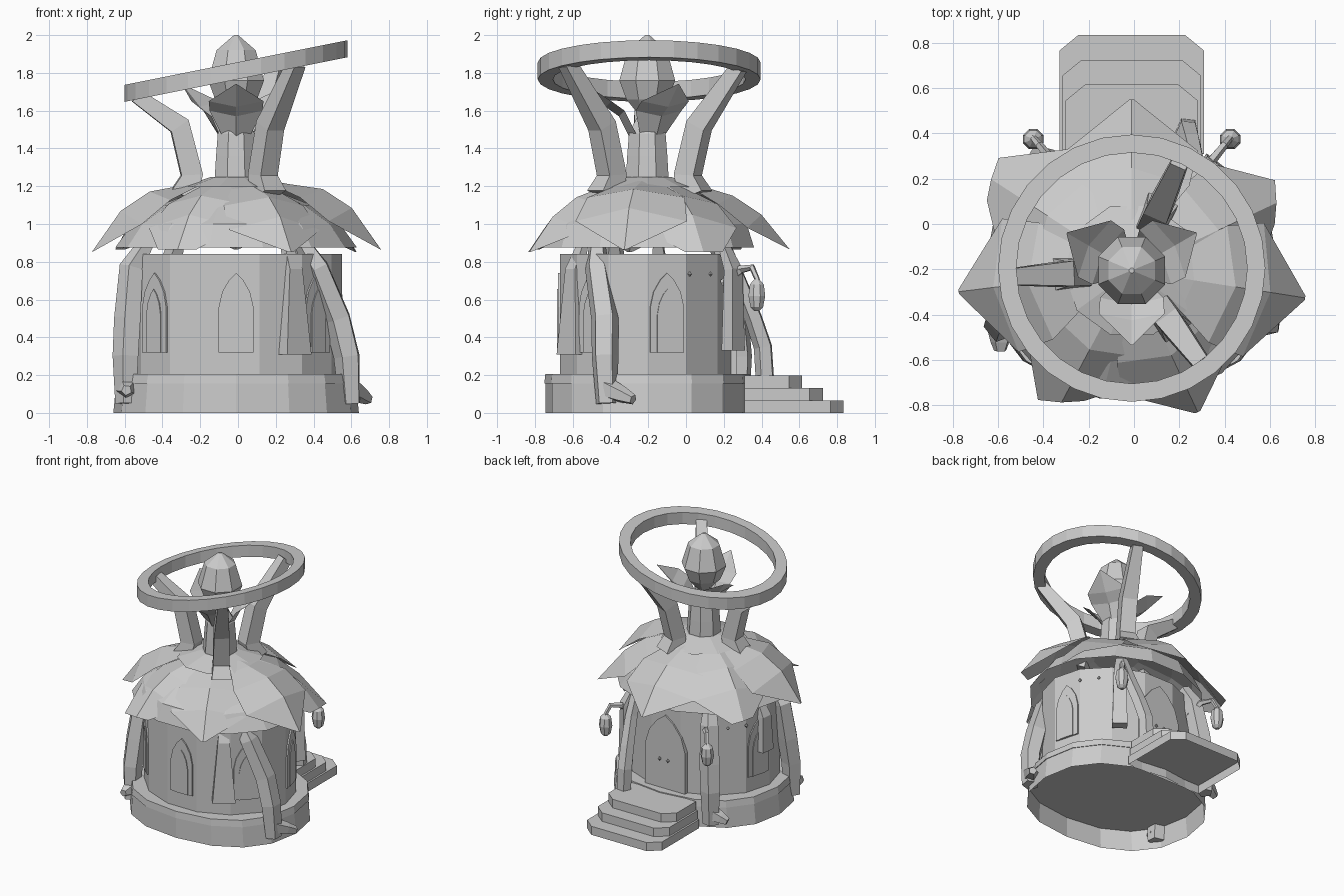
import bpy, math
from math import sin, cos, pi, radians, copysign
from mathutils import Vector

old = bpy.data.objects.get("Cube")
if old:
    bpy.data.objects.remove(old)

CX, CY = -0.01, -0.205
SIDES = 14

stone = bpy.data.materials.new("plain grey")
stone.use_nodes = True
GREY = (0.6, 0.6, 0.6, 1)
stone.diffuse_color = GREY
stone.node_tree.nodes["Principled BSDF"].inputs["Base Color"].default_value = GREY


def make(name, verts, faces):
    mesh = bpy.data.meshes.new(name)
    mesh.from_pydata([tuple(v) for v in verts], [], faces)
    mesh.materials.append(stone)
    ob = bpy.data.objects.new(name, mesh)
    bpy.context.collection.objects.link(ob)
    return ob


def loft(name, rings, bottom=True, top=True, closed=False):
    """Skin equal rings of points into one surface."""
    n, m = len(rings[0]), len(rings)
    faces = []
    for i in range(m if closed else m - 1):
        a, b = i * n, (i + 1) % m * n
        faces += [(a + k, a + (k + 1) % n, b + (k + 1) % n, b + k) for k in range(n)]
    if bottom and not closed:
        faces.append(tuple(range(n))[::-1])
    if top and not closed:
        faces.append(tuple(range((m - 1) * n, m * n)))
    return make(name, [p for r in rings for p in r], faces)


def squared(v, power):
    return copysign(abs(v) ** (2 / power), v)


def lathe(name, profile, n, centre=(CX, CY), turn=0.5, bottom=True, top=True, power=2.0):
    """Profile rows are (x radius, y radius, z); a power over 2 squares the plan slightly."""
    angles = [2 * pi * (k + turn) / n for k in range(n)]
    return loft(name, [[(centre[0] + rx * squared(sin(a), power), centre[1] - ry * squared(cos(a), power), z)
                        for a in angles] for rx, ry, z in profile], bottom, top)


def branch(name, path, radii, n=5, flat=1.0):
    """Tapered limb along a path, kept aligned to the outward direction."""
    pts = [Vector(p) for p in path]
    mid = pts[len(pts) // 2]
    out = Vector((mid.x - CX, mid.y - CY, 0)).normalized()
    side = Vector((-out.y, out.x, 0))
    rings = []
    for i, p in enumerate(pts):
        t = (pts[min(i + 1, len(pts) - 1)] - pts[max(i - 1, 0)]).normalized()
        s = (side - t * side.dot(t)).normalized()
        o = s.cross(t)
        rings.append([p + radii[i] * (s * cos(a) + o * sin(a) * flat)
                      for a in [2 * pi * (k + 0.5) / n for k in range(n)]])
    return loft(name, rings)


def polar(deg, r, z):
    return Vector((CX + r * cos(radians(deg)), CY + r * sin(radians(deg)), z))


# Hollow plinth, rim with floor, and round wall
lathe("plinth", [(0.65, 0.54, 0), (0.635, 0.54, 0.155)], 16, turn=0, bottom=False, top=False, power=2.3)
lathe("plinth_rim", [(0.64, 0.545, 0.155), (0.63, 0.54, 0.205)], 16, turn=0, power=2.3)
WX, WY, WALL_TOP = 0.56, 0.475, 0.84
lathe("wall", [(WX, WY, 0.2), (WX, WY, WALL_TOP)], SIDES)


# Pointed arch panels lying on wall facets
def arch(name, facet, half, z0, spring, top, depth, lift):
    a = 2 * pi * facet / SIDES
    k = cos(pi / SIDES)
    normal = Vector((sin(a) / WX, -cos(a) / WY, 0)).normalized()
    side = Vector((-normal.y, normal.x, 0))
    base = Vector((CX + WX * k * sin(a), CY - WY * k * cos(a), 0))
    right = [(half, z0), (half, spring), (half * 0.8, spring + (top - spring) * 0.45),
             (half * 0.4, spring + (top - spring) * 0.8)]
    outline = right + [(0, top)] + [(-u, z) for u, z in reversed(right)]
    loft(name, [[base + side * u + normal * d + Vector((0, 0, z)) for u, z in outline]
                for d in (lift - depth, lift)])


for f in (0, 2, 4, -4, -2):
    arch(f"window_frame_{f}", f, 0.092, 0.32, 0.56, 0.74, 0.03, 0.01)
    arch(f"window_pane_{f}", f, 0.055, 0.32, 0.52, 0.655, 0.009, 0.016)
arch("door", 7, 0.17, 0.2, 0.52, 0.77, 0.06, 0.012)


# Small round studs on the door and wall
def stud(name, x, y, z):
    lathe(name, [(0.003, 0.003, z - 0.013), (0.013, 0.013, z), (0.003, 0.003, z + 0.013)], 6, (x, y))


for i, x in enumerate((-0.04, 0.03)):
    stud(f"door_knob_{i}", x, CY + WY + 0.01, 0.43)
for side in (-1, 1):
    for i, (x, y) in enumerate(((0.52, 0.02), (0.44, 0.13))):
        stud(f"wall_stud_{side}_{i}", CX + side * x, y, 0.735)

# Back steps with clipped corners, hollow underneath
for i in range(3):
    w, y1, z0 = 0.32 - 0.014 * i, 0.835 - 0.11 * i, 0.066 * i
    plan = [(-w, 0.31), (w, 0.31), (w, y1 - 0.07), (w - 0.085, y1), (0.085 - w, y1), (-w, y1 - 0.07)]
    loft(f"step_{i}", [[(CX + x, y, z) for x, y in plan] for z in (z0, z0 + 0.066)], bottom=i > 0)

# Roots: three reach the ground with a spur, one rests on the steps
ROOTS = [
    ("right", [(0.34, -0.47, 0.9), (0.42, -0.47, 0.77), (0.53, -0.43, 0.5), (0.58, -0.43, 0.3), (0.595, -0.42, 0.05)],
     (0.69, -0.28, 0.07)),
    ("left", [(-0.48, -0.38, 0.9), (-0.56, -0.38, 0.77), (-0.58, -0.42, 0.5), (-0.59, -0.45, 0.3), (-0.59, -0.46, 0.05)],
     (-0.59, -0.56, 0.12)),
    ("back", [(-0.32, 0.16, 0.9), (-0.36, 0.22, 0.77), (-0.39, 0.26, 0.5), (-0.41, 0.28, 0.3), (-0.41, 0.28, 0.05)],
     (-0.53, 0.25, 0.08)),
]
for label, path, tip in ROOTS:
    branch(f"{label}_root", path, [0.045, 0.068, 0.076, 0.074, 0.06])
    foot = Vector(path[-1]) + Vector((0, 0, 0.08))
    branch(f"{label}_root_spur", [foot, foot.lerp(Vector(tip), 0.6), tip], [0.06, 0.045, 0.028])
branch("step_root", [(0.27, 0.2, 0.9), (0.27, 0.28, 0.7), (0.25, 0.36, 0.5), (0.235, 0.41, 0.35), (0.235, 0.42, 0.19)],
       [0.035, 0.045, 0.05, 0.052, 0.052])

# Hanging buttresses that widen downward
for label, x, y, z0, width in (("front", 0.29, -0.59, 0.31, 0.115), ("back", 0.34, 0.25, 0.33, 0.075),
                               ("left", -0.57, -0.14, 0.5, 0.08)):
    p = Vector((x, y, 0))
    inner = p.lerp(Vector((CX, CY, 0)), 0.12)
    branch(f"{label}_buttress", [inner + Vector((0, 0, 0.9)), p + Vector((0, 0, 0.76)), p + Vector((0, 0, z0))],
           [0.035, 0.06, width], 4, 0.7)

# Hooked lamps at either side of the door
for side in (-1, 1):
    x = CX + side * 0.435
    branch(f"lamp_hook_{side}", [(CX + side * 0.32, 0.2, 0.68), (CX + side * 0.36, 0.29, 0.76),
                                 (CX + side * 0.41, 0.35, 0.77), (x, 0.38, 0.7)], [0.028, 0.022, 0.018, 0.014])
    lathe(f"hanging_lamp_{side}", [(r, r, z) for r, z in
          ((0.015, 0.54), (0.036, 0.56), (0.048, 0.62), (0.04, 0.68), (0.012, 0.71))], 8, (x, 0.375))

# Roof: under-dome and overlapping leaf sheets
lathe("under_roof", [(0.64, 0.58, 0.875), (0.55, 0.54, 1.0), (0.4, 0.4, 1.1), (0.12, 0.12, 1.21)], SIDES,
      bottom=False, top=False)
# Rows: distance along leaf, width share, height, droop of the sides, share of the leaf's own lift
LEAF_ROWS = [(0.13, 0.65, 1.245, 0, 0), (0.36, 0.85, 1.205, 0.015, 0.2), (0.6, 0.95, 1.15, 0.045, 1),
             (0.8, 0.8, 1.05, 0.07, 1)]


def roof_leaf(name, deg, reach, drop, blunt, skew, lift):
    verts, faces = [], []
    rows = LEAF_ROWS + [(1.0, blunt, 0.865, 0, 0)]
    for t, w, z, droop, share in rows:
        for u in (-1, 0, 1):
            r = t * reach * (1 + skew * u * t * t)
            verts.append(polar(deg + u * 36 * w, r, z - drop * t - droop * abs(u) + lift * share))
    for i in range(len(rows) - 1):
        for j in range(2):
            a = i * 3 + j
            faces.append((a, a + 3, a + 4, a + 1))
    make(name, verts, faces)


# Rows: direction, reach, bluntness of tip, skew, lift
LEAVES = [(90, 0.755, 0.02, 0, 0), (25, 0.705, 0.2, 0.06, 0.01), (-9, 0.775, 0.02, 0, 0.035), (-65, 0.69, 0.03, 0, 0),
          (-118, 0.66, 0.22, -0.07, 0), (187, 0.77, 0.02, 0, 0.03), (147, 0.74, 0.2, -0.04, 0)]
for i, (deg, reach, blunt, skew, lift) in enumerate(LEAVES):
    roof_leaf(f"roof_leaf_{i}", deg, reach, 0.014 * (i % 2), blunt, skew, lift)
lathe("roof_crown", [(0.3, 0.3, 1.195), (0.13, 0.13, 1.25)], 10)

# Column, flower leaves and finial
lathe("column", [(r, r, z) for r, z in ((0.125, 1.2), (0.115, 1.36), (0.105, 1.48), (0.04, 1.6))], 8)
for i, deg in enumerate((-90, 30, 150)):
    rows = [(0.08, 0.07, 1.43), (0.15, 0.14, 1.57), (0.22, 0.145, 1.62), (0.33, 0.004, 1.74)]
    side = polar(deg + 90, 1, 0) - Vector((CX, CY, 0))
    verts = [polar(deg, r - 0.03 * abs(u) * (r < 0.3), z + 0.03 * abs(u) * (r < 0.3)) + side * w * u
             for r, w, z in rows for u in (-1, 0, 1)]
    make(f"flower_leaf_{i}", verts, [(a, a + 3, a + 4, a + 1) for a in (0, 1, 3, 4, 6, 7)])
lathe("finial", [(r, r, z) for r, z in ((0.05, 1.58), (0.12, 1.66), (0.16, 1.76), (0.112, 1.92), (0.012, 2.0))], 8)

# Tilted ring
SLOPE = 0.2


def ring_height(x):
    return 1.81 + SLOPE * (x - CX)


ring = []
for k in range(28):
    a = 2 * pi * k / 28
    section = []
    for r, h in ((0.51, -0.045), (0.59, -0.045), (0.59, 0.045), (0.51, 0.045)):
        x = CX + r * cos(a)
        section.append((x, CY + 0.01 + r * sin(a), ring_height(x) + h))
    ring.append(section)
loft("tilted_ring", ring, closed=True)

# Arms carrying the ring
for i, deg in enumerate((66, 183, -53)):
    top = polar(deg, 0.53, 0)
    top.z = ring_height(top.x) - 0.025
    branch(f"ring_arm_{i}", [polar(deg, 0.28, 1.15), polar(deg, 0.235, 1.26), polar(deg, 0.3, 1.52), top],
           [0.1, 0.08, 0.078, 0.052], 4)
